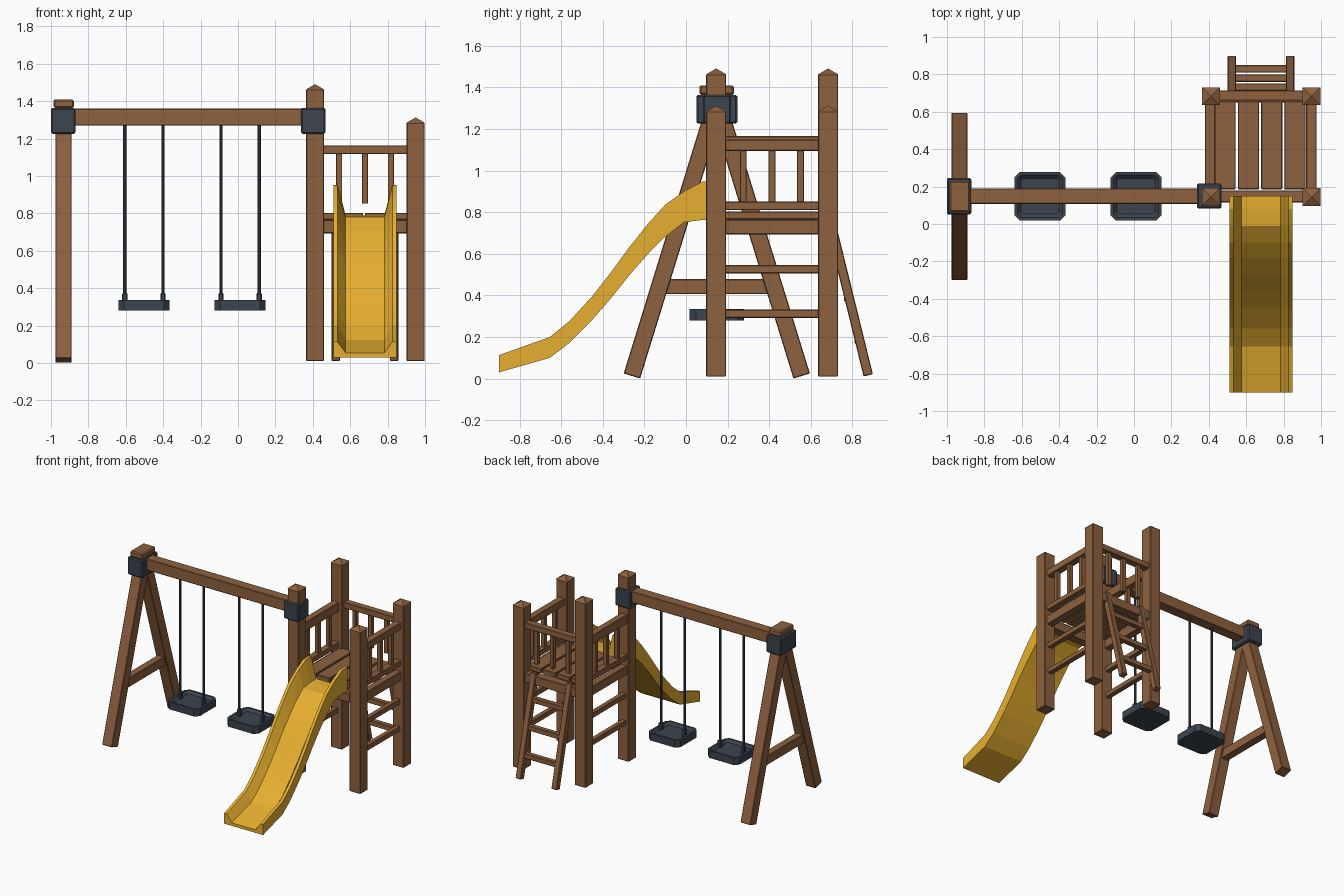
import bpy, bmesh, math
from mathutils import Vector, Matrix

if "Cube" in bpy.data.objects:
    bpy.data.objects.remove(bpy.data.objects["Cube"])


def material(name, rgb):
    m = bpy.data.materials.new(name)
    m.diffuse_color = (*rgb, 1)
    m.use_nodes = True
    m.node_tree.nodes["Principled BSDF"].inputs["Base Color"].default_value = m.diffuse_color
    return m


WOOD = material("wood", (0.27, 0.12, 0.05))
SLATE = material("slate", (0.045, 0.058, 0.075))
YELLOW = material("yellow", (0.80, 0.43, 0.03))


def finish(name, bm, mat, bevel=0.0):
    bmesh.ops.recalc_face_normals(bm, faces=bm.faces)
    me = bpy.data.meshes.new(name)
    bm.to_mesh(me)
    bm.free()
    me.materials.append(mat)
    ob = bpy.data.objects.new(name, me)
    bpy.context.collection.objects.link(ob)
    if bevel:
        b = ob.modifiers.new("bevel", 'BEVEL')
        b.width, b.segments = bevel, 1
    return ob


def box(name, x, y, z, mat=WOOD, bevel=0.004):
    """Box from (min, max) ranges."""
    bm = bmesh.new()
    size = Matrix.Diagonal((x[1] - x[0], y[1] - y[0], z[1] - z[0], 1))
    mid = Vector(((x[0] + x[1]) / 2, (y[0] + y[1]) / 2, (z[0] + z[1]) / 2))
    bmesh.ops.create_cube(bm, size=1, matrix=Matrix.Translation(mid) @ size)
    return finish(name, bm, mat, bevel)


def bar(name, x, p, q, wx, wy, mat=WOOD):
    """Leaning bar in the yz plane from p to q."""
    a, b = Vector((x, *p)), Vector((x, *q))
    d = b - a
    rot = Matrix.Rotation(-math.atan2(d.y, d.z), 4, 'X')
    bm = bmesh.new()
    bmesh.ops.create_cube(bm, size=1, matrix=Matrix.Translation((a + b) / 2) @ rot
                          @ Matrix.Diagonal((wx, wy, d.length, 1)))
    return finish(name, bm, mat, 0.004)


def post(name, x, y, top):
    """Square post with a low pyramid tip."""
    h = 0.048
    box(name, (x - h, x + h), (y - h, y + h), (0.01, top))
    bm = bmesh.new()
    bmesh.ops.create_cone(bm, cap_ends=True, segments=4, radius1=h * math.sqrt(2), radius2=0, depth=0.028,
                          matrix=Matrix.Translation((x, y, top + 0.013)) @ Matrix.Rotation(math.pi / 4, 4, 'Z'))
    finish(name + "_tip", bm, WOOD)


# Tower posts
XL, XR, YF, YB = 0.412, 0.95, 0.145, 0.683
for side, x, top in (("left", XL, 1.464), ("right", XR, 1.286)):
    post("front_post_" + side, x, YF, top)
    post("back_post_" + side, x, YB, top)

# Platform frame and planks
IN_X, IN_Y = (XL + 0.04, XR - 0.04), (YF + 0.04, YB - 0.04)
box("front_frame", IN_X, (0.115, 0.18), (0.693, 0.765))
box("back_frame", IN_X, (0.65, 0.715), (0.693, 0.765))
for i in range(4):
    x0 = 0.431 + 0.1245 * i
    box(f"plank_{i}", (x0, x0 + 0.113), (0.185, 0.655), (0.765, 0.803))

# Side frames, guard rails, balusters and rungs
for side, x, top in (("left", 0.407, 1.166), ("right", 0.948, 1.150)):
    rail = (x - 0.028, x + 0.028)
    box("side_frame_" + side, rail, IN_Y, (0.693, 0.765))
    box("low_rail_" + side, rail, IN_Y, (0.81, 0.852))
    box("top_rail_" + side, rail, IN_Y, (1.094, top))
    for i, y in enumerate((0.275, 0.413, 0.55)):
        box(f"baluster_{side}_{i}", (x - 0.016, x + 0.016), (y - 0.016, y + 0.016), (0.85, 1.1), bevel=0.002)
    for i, z in enumerate((0.312, 0.526)):
        box(f"side_rung_{side}_{i}", (x - 0.02, x + 0.02), IN_Y, (z - 0.02, z + 0.02))

# Back rail with hanging balusters
box("back_top_rail", IN_X, (0.66, 0.715), (1.117, 1.164))
for i, x in enumerate((0.541, 0.679, 0.817)):
    box(f"back_baluster_{i}", (x - 0.016, x + 0.016), (0.671, 0.703), (0.852, 1.12), bevel=0.002)

# Ladder
for side, x in (("left", 0.523), ("right", 0.835)):
    bar("ladder_rail_" + side, x, (0.876, 0.016), (0.688, 0.78), 0.046, 0.046)
for i, z in enumerate((0.19, 0.39, 0.59)):
    y = 0.876 - 0.245 * z
    box(f"ladder_rung_{i}", (0.535, 0.825), (y - 0.02, y + 0.02), (z - 0.02, z + 0.02))

# Swing beam, brackets and A-frame
box("swing_beam", (-0.93, 0.40), (0.108, 0.19), (1.27, 1.36))
box("left_bracket", (-1.0, -0.87), (0.05, 0.247), (1.226, 1.364), SLATE, 0.008)
box("right_bracket", (0.336, 0.468), (0.082, 0.216), (1.226, 1.364), SLATE, 0.008)
box("frame_cap", (-0.986, -0.878), (0.064, 0.23), (1.364, 1.41), bevel=0.008)
for name, s in (("front_leg", -1), ("back_leg", 1)):
    bar(name, -0.933, (0.148 + s * 0.408, 0.013), (0.148 + s * 0.02, 1.27), 0.086, 0.083)
box("frame_brace", (-0.963, -0.903), (-0.10, 0.396), (0.406, 0.478))


# Swings
def seat(name, cx):
    """Chamfered seat with a shallow dish."""
    bm = bmesh.new()
    a, b, c = 0.137, 0.13, 0.03
    pts = [(a, b - c), (a - c, b), (c - a, b), (-a, b - c), (-a, c - b), (c - a, -b), (a - c, -b), (a, c - b)]
    base = bm.faces.new([bm.verts.new((cx + x, 0.148 + y, 0.28)) for x, y in pts])
    ext = bmesh.ops.extrude_face_region(bm, geom=[base])["geom"]
    bmesh.ops.translate(bm, vec=(0, 0, 0.056), verts=[g for g in ext if isinstance(g, bmesh.types.BMVert)])
    top = [g for g in ext if isinstance(g, bmesh.types.BMFace)]
    bmesh.ops.inset_region(bm, faces=top, thickness=0.018)
    bmesh.ops.inset_region(bm, faces=top, thickness=0.02, depth=-0.018)
    if base.is_valid and not any(len(e.link_faces) == 1 for e in bm.edges):
        pass
    else:
        bmesh.ops.holes_fill(bm, edges=[e for e in bm.edges if len(e.link_faces) == 1])
    finish(name, bm, SLATE)


for i, cx in enumerate((-0.503, 0.011)):
    seat(f"seat_{i}", cx)
    for j, s in enumerate((-1, 1)):
        x = cx + s * 0.102
        bm = bmesh.new()
        bmesh.ops.create_cone(bm, cap_ends=True, segments=8, radius1=0.009, radius2=0.009, depth=0.96,
                              matrix=Matrix.Translation((x, 0.148, 0.80)))
        finish(f"rope_{i}_{j}", bm, SLATE)
        box(f"rope_clamp_{i}_{j}", (x - 0.014, x + 0.014), (0.132, 0.164), (0.31, 0.375), SLATE, 0.005)

# Slide: channel section swept along (y, underside z, rim z)
path = [(-0.9, 0.03, 0.113), (-0.655, 0.10, 0.20), (-0.56, 0.172, 0.277), (-0.45, 0.283, 0.397),
        (-0.36, 0.387, 0.513), (-0.27, 0.5, 0.635), (-0.18, 0.602, 0.748), (-0.1, 0.682, 0.836),
        (-0.01, 0.752, 0.9), (0.08, 0.763, 0.948), (0.15, 0.765, 0.952)]
bm = bmesh.new()
rings = []
for y, lo, hi in path:
    half = [(0.169, lo), (0.169, hi), (0.146, hi), (0.103, lo + 0.024)]
    ring = [(-x, z) for x, z in half] + [(x, z) for x, z in reversed(half)]
    rings.append([bm.verts.new((0.679 + x, y, z)) for x, z in ring])
for r, s in zip(rings, rings[1:]):
    for k in range(8):
        n = (k + 1) % 8
        bm.faces.new((r[k], r[n], s[n], s[k]))
for r in (rings[0], rings[-1]):
    bm.faces.new((r[0], r[1], r[2], r[3]))
    bm.faces.new((r[0], r[3], r[4], r[7]))
    bm.faces.new((r[4], r[5], r[6], r[7]))
finish("slide", bm, YELLOW)
